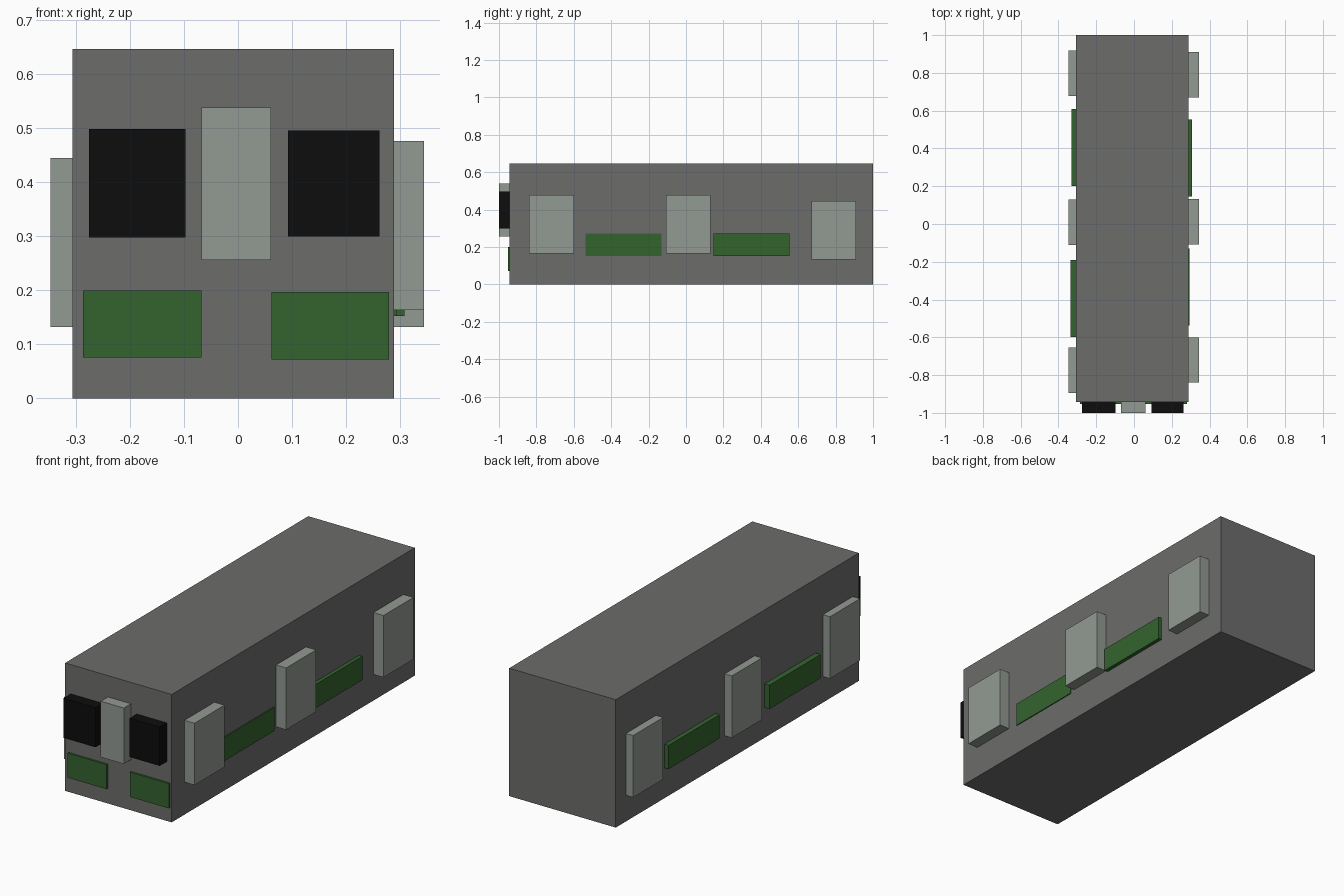
import bpy

if "Cube" in bpy.data.objects:
    bpy.data.objects.remove(bpy.data.objects["Cube"])


def material(name, rgb):
    m = bpy.data.materials.new(name)
    m.diffuse_color = (*rgb, 1)
    m.use_nodes = True
    m.node_tree.nodes["Principled BSDF"].inputs["Base Color"].default_value = m.diffuse_color
    return m


BODY = material("body_grey", (0.15, 0.152, 0.147))
PALE = material("pale_grey", (0.29, 0.32, 0.29))
GREEN = material("green", (0.034, 0.125, 0.028))
BLACK = material("black", (0.004, 0.004, 0.004))


def box(name, x, y, z, mat):
    """Box spanning the (min, max) ranges x, y and z."""
    spans = (x, y, z)
    bpy.ops.mesh.primitive_cube_add(size=1, location=[(a + b) / 2 for a, b in spans])
    ob = bpy.context.object
    ob.name = name
    ob.scale = [b - a for a, b in spans]
    bpy.ops.object.transform_apply(location=False, rotation=False, scale=True)
    ob.data.materials.append(mat)


# Main carriage body
LEFT, RIGHT, FRONT = -0.307, 0.289, -0.943
SINK = 0.01  # how far each panel is set into the body
box("body", (LEFT, RIGHT), (FRONT, 1.0), (0, 0.647), BODY)

# Front: windows, centre door and lower green panels
front = (-1.0, FRONT + SINK)
box("front_window_left", (-0.276, -0.097), front, (0.298, 0.499), BLACK)
box("front_window_right", (0.093, 0.262), front, (0.300, 0.496), BLACK)
box("front_door", (-0.068, 0.061), front, (0.256, 0.539), PALE)
low = (-0.953, FRONT + SINK)
box("front_panel_left", (-0.287, -0.068), low, (0.076, 0.200), GREEN)
box("front_panel_right", (0.062, 0.280), low, (0.072, 0.197), GREEN)

# Side doors: start along y and bottom height
for i, (y, z) in enumerate([(-0.84, 0.164), (-0.108, 0.164), (0.67, 0.132)], 1):
    box(f"right_door_{i}", (RIGHT - SINK, 0.345), (y, y + 0.24), (z, z + 0.313), PALE)
for i, y in enumerate([-0.895, -0.111, 0.678], 1):
    box(f"left_door_{i}", (-0.347, LEFT + SINK), (y, y + 0.24), (0.132, 0.445), PALE)

# Green side panels: start along y and outer face
panel_z = (0.153, 0.273)
for i, (y, x) in enumerate([(-0.538, 0.294), (0.146, 0.308)], 1):
    box(f"right_panel_{i}", (RIGHT - SINK, x), (y, y + 0.408), panel_z, GREEN)
for i, (y, x) in enumerate([(-0.598, -0.335), (0.202, -0.330)], 1):
    box(f"left_panel_{i}", (x, LEFT + SINK), (y, y + 0.408), panel_z, GREEN)
